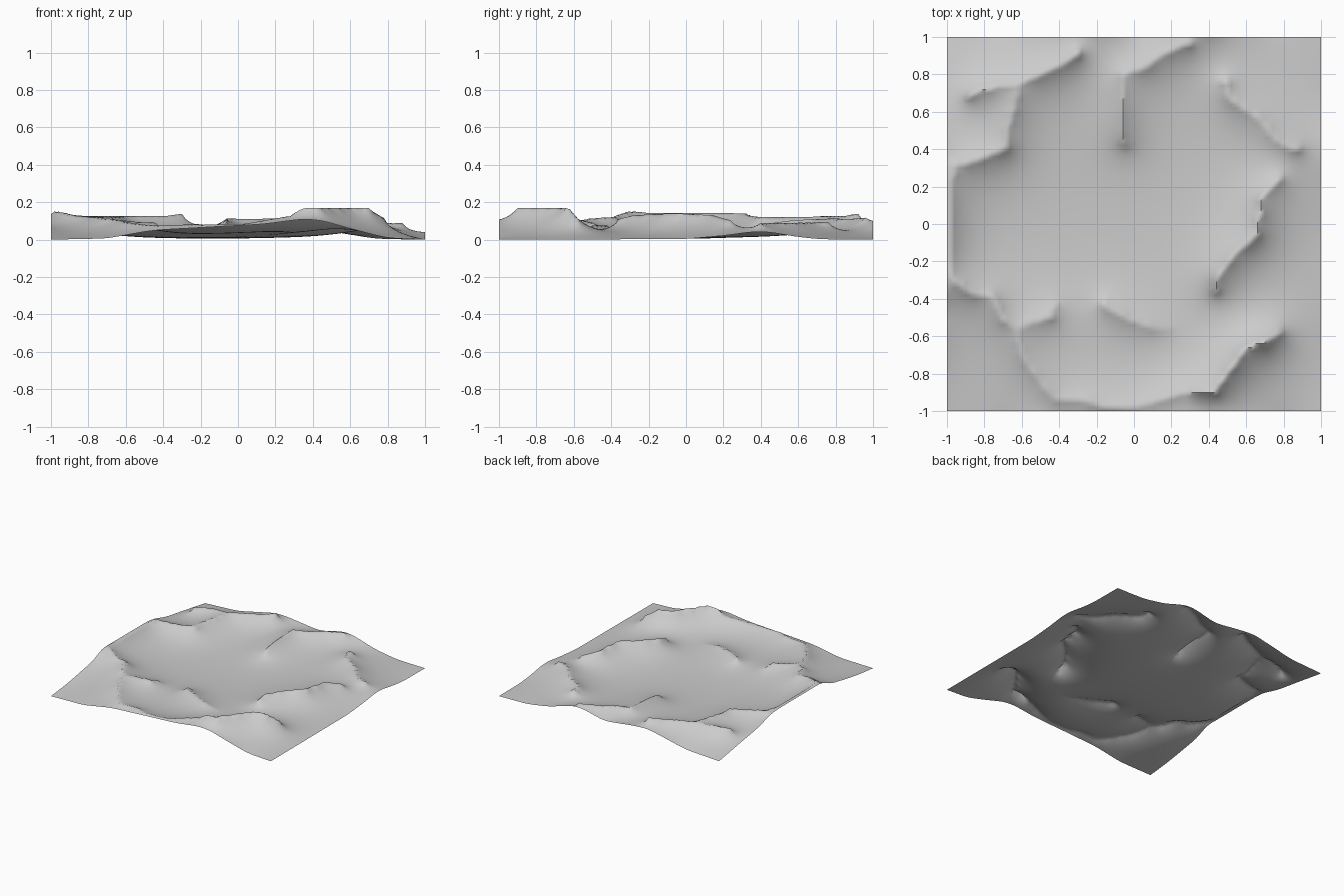
import bpy, bmesh, math

if "Cube" in bpy.data.objects:
    bpy.data.objects.remove(bpy.data.objects["Cube"])

N = 100                      # cells per side
STEP = 2.0 / N
REACH = .15                  # how far a crest's slope spreads before levelling out
fixed = {}                   # grid node -> known height


def cell(v):
    return max(0, min(N, round((v + 1) / STEP)))


def ridge(*pts):
    """Pin the ground to a crest line through (x, y, z) points."""
    for a, b in zip(pts, pts[1:]):
        n = max(2, int(math.dist(a[:2], b[:2]) / STEP * 2))
        for k in range(n + 1):
            t = k / n
            x, y, z = (p + (q - p) * t for p, q in zip(a, b))
            fixed[cell(x), cell(y)] = z


def border(side, value, *pts):
    """Pin one outer edge to a rounded profile of (position, height) points."""
    nodes = [(cell(p), cell(value)) if side == "y" else (cell(value), cell(p))
             for p in (-1 + k * STEP for k in range(N + 1))]
    if side == "y":
        ridge(*[(p, value, z) for p, z in pts])
    else:
        ridge(*[(value, p, z) for p, z in pts])
    for _ in range(8):
        z = [fixed[n] for n in nodes]
        for k in range(1, N):
            fixed[nodes[k]] = (z[k - 1] + 2 * z[k] + z[k + 1]) / 4


# Outer edge profiles
border("y", -1, (-1, 0), (-.7, .006), (-.45, .05), (-.1, .07), (.15, .083), (.34, .11),
       (.44, .106), (.62, .055), (.8, .008), (1, 0))
border("y", 1, (-1, 0), (-.7, .015), (-.35, .092), (-.25, .088), (.05, .052), (.26, .103),
       (.34, .1), (.55, .035), (.75, .004), (1, 0))
border("x", -1, (-1, 0), (-.8, .02), (-.6, .055), (-.45, .08), (-.33, .138), (-.2, .136),
       (.2, .136), (.32, .132), (.5, .08), (.7, .05), (1, 0))
border("x", 1, (-1, 0), (0, .003), (.2, .02), (.36, .042), (.44, .042), (.6, .015), (.72, .002),
       (1, 0))

# West crest and its two inward arms
ridge((-.7, .4, .12), (-.82, .35, .125), (-.96, .31, .14), (-.98, .2, .142), (-.98, -.2, .142),
      (-.97, -.3, .152), (-.85, -.38, .125), (-.75, -.39, .12))
ridge((-.75, -.39, .12), (-.71, -.5, .115), (-.63, -.57, .105), (-.55, -.52, .095),
      (-.45, -.5, .09), (-.43, -.45, .07))
# North-west crests
ridge((-.68, .4, .12), (-.68, .5, .12), (-.61, .75, .123))
ridge((-.88, .68, .115), (-.82, .72, .125), (-.61, .75, .125), (-.37, .86, .127), (-.3, .91, .138))
# North spur and crest
ridge((-.05, .42, .065), (-.06, .47, .09), (-.06, .6, .105), (-.06, .8, .113), (.05, .83, .11),
      (.16, .91, .112), (.3, .97, .118))
# North-east crest
ridge((.49, .76, .095), (.5, .68, .092), (.67, .56, .09), (.77, .44, .09), (.87, .39, .088))
# East crest
ridge((.78, .24, .1), (.68, .14, .13), (.66, -.05, .14), (.54, -.16, .137), (.45, -.28, .13),
      (.44, -.36, .11))
# South-east peak
ridge((.27, -.9, .125), (.36, -.9, .168), (.43, -.89, .17), (.6, -.66, .17), (.7, -.63, .168),
      (.78, -.58, .115))
# South rim and inner step
ridge((-.63, -.57, .105), (-.6, -.7, .095), (-.53, -.8, .085), (-.43, -.93, .075),
      (-.27, -.93, .08), (-.18, -.98, .08), (.05, -.97, .085), (.27, -.9, .125))
ridge((-.17, -.43, .075), (-.05, -.5, .075), (.08, -.55, .065), (.2, -.55, .045))

# Relax the ground between the pinned lines, sagging towards a level floor
H = [[fixed.get((i, j), .03) for j in range(N + 1)] for i in range(N + 1)]
free = [(i, j) for i in range(1, N) for j in range(1, N) if (i, j) not in fixed]
SAG = 1 / (4 + (STEP / REACH) ** 2)
for _ in range(200):
    for i, j in free:
        r = H[i]
        r[j] += 1.6 * ((H[i - 1][j] + H[i + 1][j] + r[j - 1] + r[j + 1]) * SAG - r[j])

# Ground sheet
low = min(map(min, H))
bm = bmesh.new()
V = [[bm.verts.new((-1 + i * STEP, -1 + j * STEP, H[i][j] - low)) for j in range(N + 1)]
     for i in range(N + 1)]
for i in range(N):
    for j in range(N):
        bm.faces.new((V[i][j], V[i + 1][j], V[i + 1][j + 1], V[i][j + 1]))
mesh = bpy.data.meshes.new("terrain")
bm.to_mesh(mesh)
bm.free()
terrain = bpy.data.objects.new("terrain", mesh)
bpy.context.collection.objects.link(terrain)

stone = bpy.data.materials.new("grey ground")
stone.diffuse_color = (.6, .6, .6, 1)
stone.use_nodes = True
stone.node_tree.nodes["Principled BSDF"].inputs["Base Color"].default_value = stone.diffuse_color
mesh.materials.append(stone)

bpy.context.view_layer.objects.active = terrain
terrain.select_set(True)
bpy.ops.object.shade_smooth_by_angle(angle=math.radians(60))
